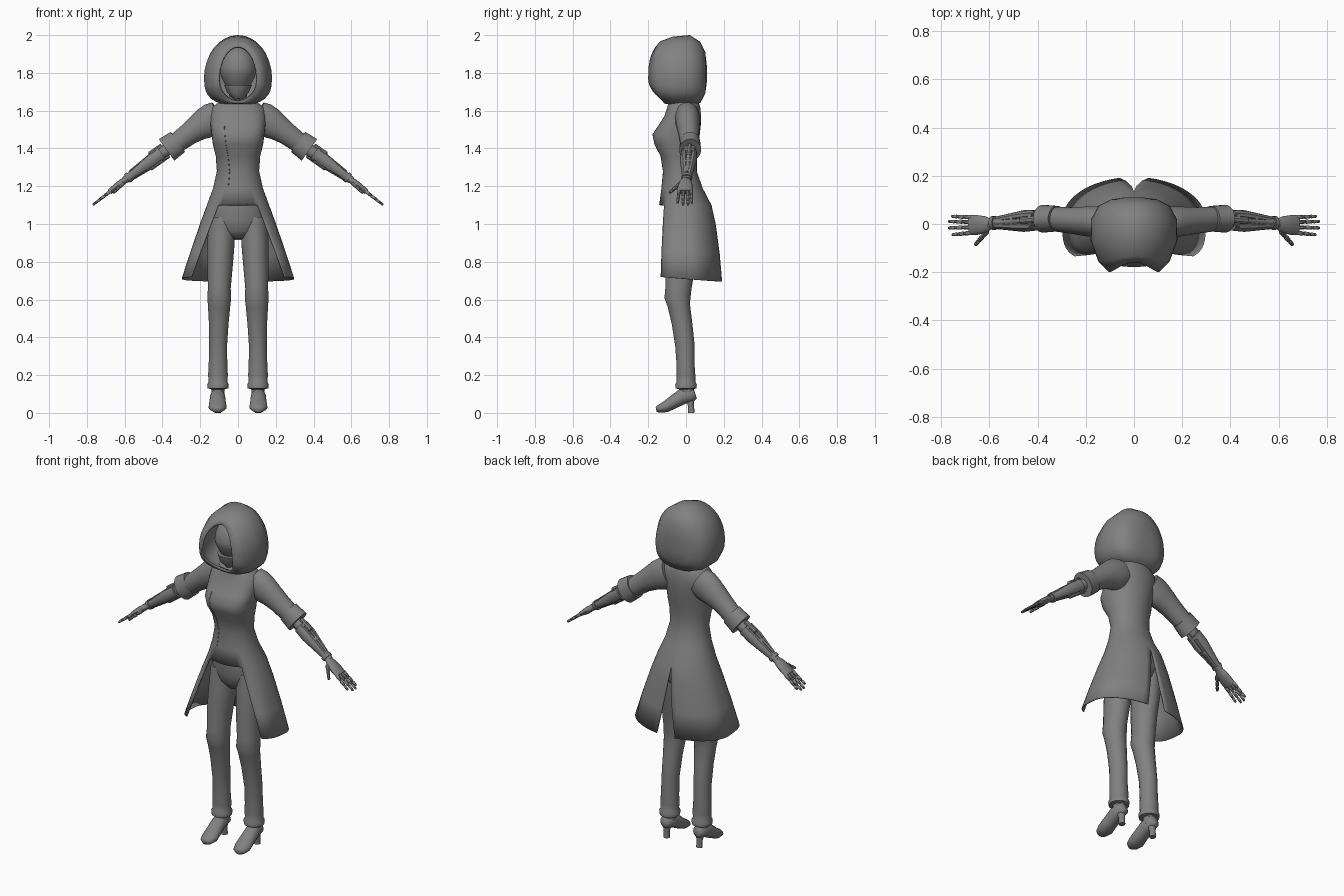
import bpy, bmesh, math
from mathutils import Vector

if "Cube" in bpy.data.objects:
    bpy.data.objects.remove(bpy.data.objects["Cube"])

grey = bpy.data.materials.new("plain grey")
grey.use_nodes = True
grey.diffuse_color = (0.22, 0.22, 0.22, 1)
grey.node_tree.nodes["Principled BSDF"].inputs["Base Color"].default_value = (0.22, 0.22, 0.22, 1)


def finish(name, bm, mirror=False, angle=40, thick=0, subsurf=0):
    bmesh.ops.recalc_face_normals(bm, faces=bm.faces)
    mesh = bpy.data.meshes.new(name)
    bm.to_mesh(mesh)
    bm.free()
    mesh.materials.append(grey)
    ob = bpy.data.objects.new(name, mesh)
    bpy.context.collection.objects.link(ob)
    bpy.ops.object.select_all(action='DESELECT')
    ob.select_set(True)
    bpy.context.view_layer.objects.active = ob
    bpy.ops.object.shade_smooth_by_angle(angle=math.radians(angle))
    if mirror:
        mod = ob.modifiers.new("mirror", 'MIRROR')
        mod.merge_threshold = 0.002
    if thick:
        mod = ob.modifiers.new("thickness", 'SOLIDIFY')
        mod.thickness = thick
    if subsurf:
        mod = ob.modifiers.new("smooth", 'SUBSURF')
        mod.levels = mod.render_levels = subsurf
    return ob


def skin(bm, rows, closed=True, skip=lambda i, j: False):
    """Quads between neighbouring rows of vertices."""
    n = len(rows[0])
    for i in range(len(rows) - 1):
        for j in range(n if closed else n - 1):
            if not skip(i, j):
                k = (j + 1) % n
                bm.faces.new((rows[i][j], rows[i][k], rows[i + 1][k], rows[i + 1][j]))


def tube(name, path, ref=(0, 1, 0), sides=16, mirror=True, angle=40, subsurf=0):
    """Loft of ellipses; path rows are x, y, z, radius across, radius along ref."""
    bm = bmesh.new()
    pts = [Vector(p[:3]) for p in path]
    rows = []
    for i, p in enumerate(path):
        tan = (pts[min(i + 1, len(pts) - 1)] - pts[max(i - 1, 0)]).normalized()
        u = Vector(ref).cross(tan).normalized()
        v = tan.cross(u)
        ring = []
        for k in range(sides):
            a = math.tau * (k + 0.5) / sides
            ring.append(bm.verts.new(pts[i] + u * p[3] * math.cos(a) + v * p[4] * math.sin(a)))
        rows.append(ring)
    skin(bm, rows)
    bm.faces.new(rows[0])
    bm.faces.new(rows[-1])
    return finish(name, bm, mirror, angle, subsurf=subsurf)


def power(value, n):
    return math.copysign(abs(value) ** (2 / n), value)


# Coat: height, half width, front y, back y, front squareness
coat_rings = [
    (1.66, .085, -.085, .06, 2), (1.635, .115, -.095, .07, 2.2), (1.615, .14, -.1, .076, 2.4),
    (1.57, .148, -.115, .08, 2.6), (1.52, .145, -.147, .078, 2.8), (1.475, .14, -.178, .073, 2.8),
    (1.42, .133, -.167, .066, 2.7), (1.36, .118, -.135, .057, 2.4), (1.28, .112, -.122, .057, 2.1),
    (1.19, .132, -.13, .088, 2.1), (1.10, .165, -.142, .135, 2.2), (1.0, .202, -.148, .158, 2.7),
    (.85, .253, -.155, .18, 3.4), (.71, .298, -.16, .195, 4)]
waist_row, front_cols, side_cols = 10, 5, 18


def coat_point(ring, t):
    z, half, front, back, n = ring
    n = n if t < math.pi / 2 else 2
    y = (front + back) / 2 - (back - front) / 2 * power(math.cos(t), n)
    drop = max(0, 1.1 - z) * 0.2 * y
    return Vector((half * power(math.sin(t), n), y, z - drop))


bm = bmesh.new()
rows = []
for ring in coat_rings:
    low = max(0, (1.1 - ring[0]) / 0.39)
    start = math.radians(37 + 6 * low)
    end = math.pi - 0.2 * low
    ts = [start * j / front_cols for j in range(front_cols)]
    ts += [start + (end - start) * j / side_cols for j in range(side_cols + 1)]
    rows.append([bm.verts.new(coat_point(ring, t)) for t in ts])
skin(bm, rows, False, lambda i, j: i >= waist_row and j < front_cols)
finish("coat", bm, True, 50, 0.006)

# Overlapping lapel seam on the coat front
seam = bpy.data.curves.new("lapel_seam", 'CURVE')
seam.dimensions = '3D'
seam.bevel_depth = 0.002
seam.bevel_resolution = 0
line = [coat_point(r, math.radians(22)) for r in coat_rings[4:10]]
for p in line:
    p.x = -p.x
line += [coat_point(coat_rings[10], math.radians(16))]
spline = seam.splines.new('POLY')
spline.points.add(len(line) - 1)
for sp, p in zip(spline.points, line):
    sp.co = (*p, 1)
seam.materials.append(grey)
bpy.context.collection.objects.link(bpy.data.objects.new("lapel_seam", seam))

# Hood: y, half width, bottom, top, lofted from the face opening to the back
hood_rings = [(-.2, .103, 1.65, 1.94), (-.155, .148, 1.638, 1.968), (-.07, .18, 1.63, 1.992),
              (.02, .178, 1.63, 2.0), (.075, .148, 1.64, 1.965), (.102, .095, 1.69, 1.91),
              (.11, .04, 1.75, 1.84)]
bm = bmesh.new()
rows = []
for i, (y, half, low, top) in enumerate(hood_rings):
    mid = low + 0.4 * (top - low)
    ring = []
    for k in range(32):
        a = math.tau * k / 32
        c, s = math.cos(a), math.sin(a)
        n = 2 if c > 0 or i == 0 else 2.8
        z = mid + power(c, n) * ((top - mid) if c > 0 else (mid - low))
        pull = max(0, 1 - i / 2) * (0.04 * max(c, 0) ** 3 + 0.08 * max(-c, 0) ** 2)
        ring.append(bm.verts.new((half * power(s, n), y + pull, z)))
    rows.append(ring)
skin(bm, rows)
bm.faces.new(rows[-1])
finish("hood", bm, False, 60, 0.01)

# Smooth face mask, jaw guard and neck
bm = bmesh.new()
bmesh.ops.create_uvsphere(bm, u_segments=32, v_segments=20, radius=1)
for v in bm.verts:
    taper = 1 + 0.3 * min(v.co.z, 0)
    v.co = Vector((v.co.x * .098 * taper, -.045 + v.co.y * .105 * taper, 1.81 + v.co.z * .13))
finish("face_mask", bm, False, 60)
tube("jaw_guard", [(0, -.065, 1.735, .075, .075), (0, -.065, 1.70, .06, .068),
                   (0, -.06, 1.67, .032, .045)], mirror=False, angle=30)
tube("neck", [(0, -.02, 1.74, .045, .045), (0, -.02, 1.6, .055, .055)], mirror=False)

# Hips and trousers
tube("hips", [(0, -.03, 1.22, .1, .08), (0, -.005, 1.1, .138, .105), (0, 0, 1.02, .155, .105),
              (0, -.002, .96, .12, .09), (0, -.005, .92, .05, .055)], sides=28, mirror=False, angle=60)
tube("trouser_leg", [
    (.085, 0, 1.03, .07, .09), (.09, -.01, .9, .073, .09), (.095, -.03, .78, .068, .08),
    (.099, -.04, .66, .061, .07), (.099, -.045, .61, .064, .07), (.1, -.038, .57, .06, .06),
    (.102, -.022, .48, .053, .055), (.105, -.006, .36, .048, .052), (.106, -.002, .25, .05, .048),
    (.106, 0, .2, .053, .05), (.106, 0, .165, .05, .05), (.106, 0, .15, .058, .058),
    (.106, 0, .13, .055, .056), (.106, 0, .125, .036, .036)], sides=20, angle=60)

# Heeled shoes
tube("shoe", [(.108, .05, .1, .018, .024), (.108, .035, .095, .036, .036), (.108, -.02, .086, .04, .042),
              (.108, -.07, .055, .044, .036), (.108, -.11, .031, .048, .03),
              (.108, -.145, .021, .036, .021), (.108, -.158, .018, .018, .014)], ref=(0, 0, 1), angle=60)
tube("ankle", [(.106, .005, .16, .034, .036), (.106, .005, .08, .036, .038)])
tube("shoe_heel", [(.108, .02, .09, .03, .026), (.108, .026, .04, .017, .017),
                   (.108, .028, 0, .018, .018)], sides=12)

# Sleeves with a turned cuff
tube("sleeve", [(.1, .005, 1.57, .082, .065), (.135, .008, 1.553, .09, .066), (.17, .01, 1.535, .084, .064),
                (.215, .012, 1.508, .07, .06), (.26, .015, 1.477, .06, .055), (.32, .02, 1.432, .054, .052)],
     sides=20, angle=60)
tube("sleeve_cuff", [(.318, .022, 1.435, .05, .045), (.318, .022, 1.435, .066, .053),
                     (.378, .022, 1.392, .071, .058), (.378, .022, 1.392, .052, .046)], sides=20)

# Mechanical forearm: points along the elbow to wrist line
elbow, wrist = Vector((.36, .02, 1.405)), Vector((.6, .003, 1.232))
up = Vector((.58, 0, .81))


def section(f, ru, rv, lift=0, side=0):
    p = elbow.lerp(wrist, f) + up * lift
    return (p.x, p.y + side, p.z, ru, rv)


tube("forearm_core", [section(0, .035, .035), section(.5, .028, .03), section(1, .02, .022)])
tube("forearm_front_plate", [section(.18, .03, .018, .002, -.026), section(.4, .033, .022, .002, -.024),
                             section(.88, .019, .014, 0, -.012)], sides=10)
tube("forearm_back_plate", [section(.18, .03, .018, .002, .024), section(.4, .033, .022, .002, .022),
                            section(.88, .019, .014, 0, .012)], sides=10)
tube("forearm_top_rod", [section(.1, .012, .014, .035), section(.36, .014, .016, .035),
                         section(.38, .006, .008, .032), section(.85, .006, .008, .022)], sides=8)
tube("forearm_lower_rod", [section(.1, .01, .012, -.034), section(.5, .01, .012, -.033),
                           section(.52, .006, .007, -.03), section(.9, .006, .007, -.02)], sides=8)
for name, f, r in (("elbow_band", .22, .042), ("middle_band", .55, .035), ("wrist_band", .92, .029)):
    tube(name, [section(f - .03, r, r), section(f + .03, r - .002, r)], sides=14)

# Hand: palm, jointed fingers and thumb
tube("palm", [(.59, 0, 1.238, .016, .02), (.615, -.002, 1.22, .019, .034), (.65, -.004, 1.192, .019, .041),
              (.68, -.005, 1.17, .014, .041)], sides=14)


def finger(name, base, tip, r):
    base, tip = Vector(base), Vector(tip)
    for i, (a, b) in enumerate(((0, .4), (.4, .72), (.72, 1))):
        s = r * (1 - .12 * i)
        path = [(*base.lerp(tip, a + (b - a) * f), s * k, s * k)
                for f, k in ((0, .7), (.12, 1), (.8, .85), (.97, .6))]
        tube(f"{name}_joint_{i + 1}", path, sides=8)


for name, y, spread, reach in (("index_finger", -.036, -.045, .755), ("middle_finger", -.014, -.016, .77),
                               ("ring_finger", .008, .011, .77), ("little_finger", .028, .032, .757)):
    finger(name, (.672, y, 1.176), (reach, spread, 1.1 + (.77 - reach) * .7), .0105)
finger("thumb", (.608, -.028, 1.215), (.66, -.088, 1.165), .012)
